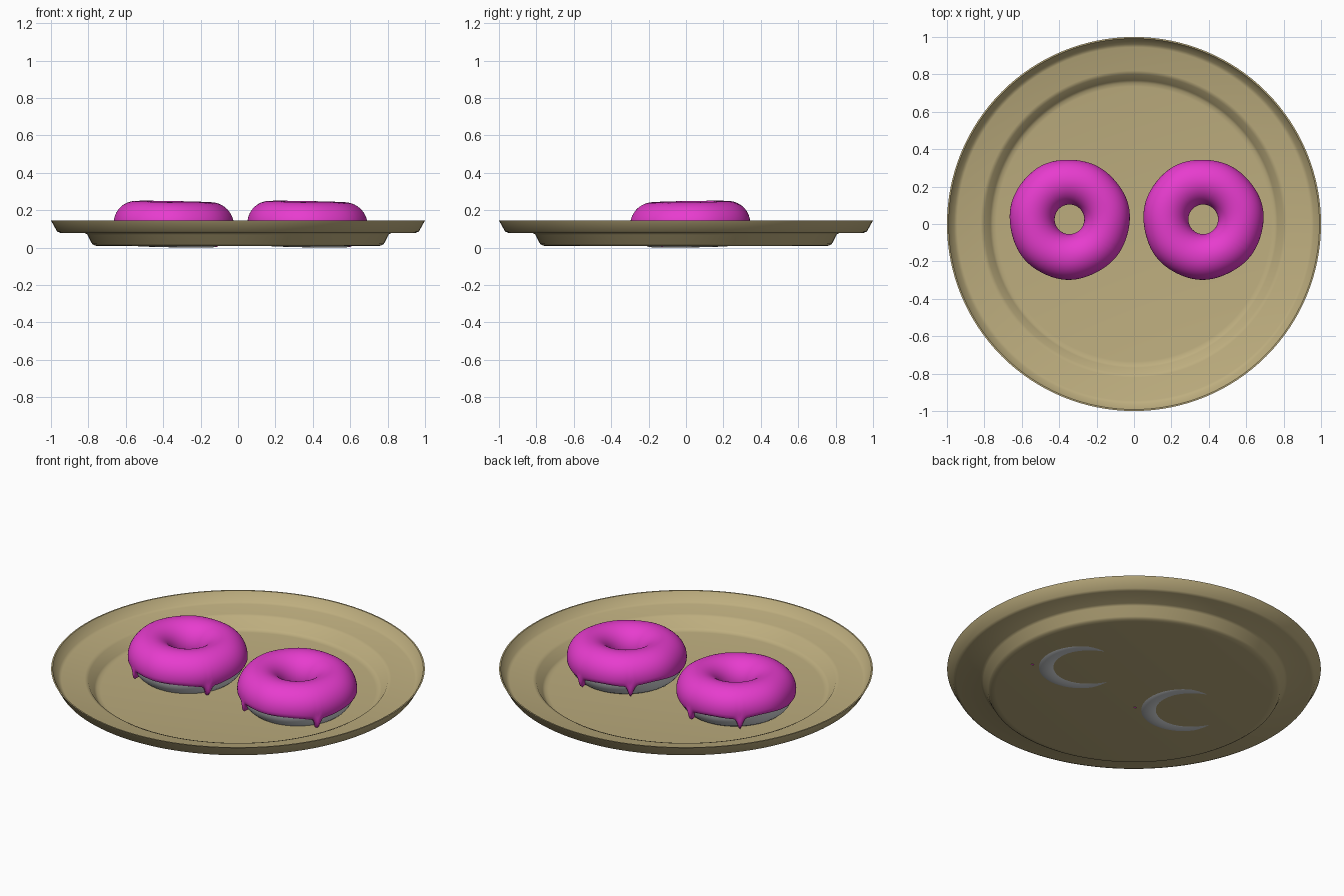
import bpy, math
from math import sin, cos, pi, radians, exp

if "Cube" in bpy.data.objects:
    bpy.data.objects.remove(bpy.data.objects["Cube"])


def material(name, rgb):
    m = bpy.data.materials.new(name)
    m.diffuse_color = (*rgb, 1)
    m.use_nodes = True
    m.node_tree.nodes["Principled BSDF"].inputs["Base Color"].default_value = m.diffuse_color
    return m


TAN = material("tan_ceramic", (0.51, 0.42, 0.21))
PINK = material("pink_icing", (0.80, 0.045, 0.62))
GREY = material("pale_grey_dough", (0.64, 0.66, 0.68))


def sweep(name, section, segs, mat, closed=False, origin=(0, 0)):
    """Revolve section(angle) -> [(r, z)] about the vertical axis."""
    verts, faces = [], []
    n = len(section(0))
    for i in range(segs):
        a = 2 * pi * i / segs
        verts += [(r * cos(a), r * sin(a), z) for r, z in section(a)]
    for i in range(segs):
        p, q = i * n, (i + 1) % segs * n
        for j in range(n if closed else n - 1):
            k = (j + 1) % n
            faces.append((p + j, q + j, q + k, p + k))
    me = bpy.data.meshes.new(name)
    me.from_pydata(verts, [], faces)
    ob = bpy.data.objects.new(name, me)
    bpy.context.collection.objects.link(ob)
    ob.location = (*origin, 0)
    me.materials.append(mat)
    bpy.ops.object.select_all(action='DESELECT')
    ob.select_set(True)
    bpy.context.view_layer.objects.active = ob
    # consistent outward normals, merged poles
    bpy.ops.object.mode_set(mode='EDIT')
    bpy.ops.mesh.select_all(action='SELECT')
    bpy.ops.mesh.remove_doubles(threshold=0.00001)
    bpy.ops.mesh.normals_make_consistent(inside=False)
    bpy.ops.object.mode_set(mode='OBJECT')
    bpy.ops.object.shade_smooth_by_angle(angle=radians(40))
    return ob


# Plate: thin stepped dish
PLATE = [(0, .008), (.74, .008), (.765, .011), (.78, .02), (.806, .07), (.82, .079),
         (.95, .079), (.967, .086), (1, .145), (.992, .145), (.962, .096), (.945, .088),
         (.82, .088), (.80, .08), (.768, .03), (.755, .021), (.735, .018), (0, .018)]
sweep("plate", lambda a: PLATE, 128, TAN)

RING = 0.2


def tilt(a, r):
    # the doughnuts lean slightly, higher at the back left
    return -0.005 * cos(a + radians(42)) * r / RING


def dough(a):
    pts = []
    for j in range(32):
        p = 2 * pi * j / 32
        r = RING + .108 * cos(p)
        pts.append((r, .12 + .115 * sin(p) + tilt(a, r)))
    return pts


# Icing drips: (direction, extra reach in degrees)
DRIPS = [(-34, 36), (-122, 24), (129, 34), (72, 24)]


def icing(a):
    # wavy lower edge with narrow drips
    low, drip = -20 + 4 * sin(3 * a + .6) + 2 * sin(5 * a), 0
    for d, reach in DRIPS:
        t = (a - radians(d) + pi) % (2 * pi) - pi
        g = exp(-(t / .055) ** 2)
        low -= reach * g + 5 * exp(-(t / .3) ** 2)
        drip = max(drip, g)
    high = 200 + 5 * sin(4 * a)
    wob = .002 * sin(3 * a + 1) + .0015 * sin(7 * a)
    pts = []
    n = 36
    for j in range(n + 1):
        deg = low + (high - low) * j / n
        p = radians(deg)
        m = .121 + wob * max(0, cos(p))
        m += .02 * drip * min(1, max(0, (-10 - deg) / 25))
        if j in (0, n):
            m = .104          # edge tucks into the dough
        elif j in (1, n - 1):
            m -= .004
        r = RING + m * cos(p)
        pts.append((r, .125 + m * sin(p) + tilt(a, r)))
    return pts


# Two identical iced doughnuts
for side, x in (("left", -.345), ("right", .37)):
    sweep("doughnut_" + side, dough, 64, GREY, True, (x, .025))
    sweep("icing_" + side, icing, 256, PINK, False, (x, .025))
